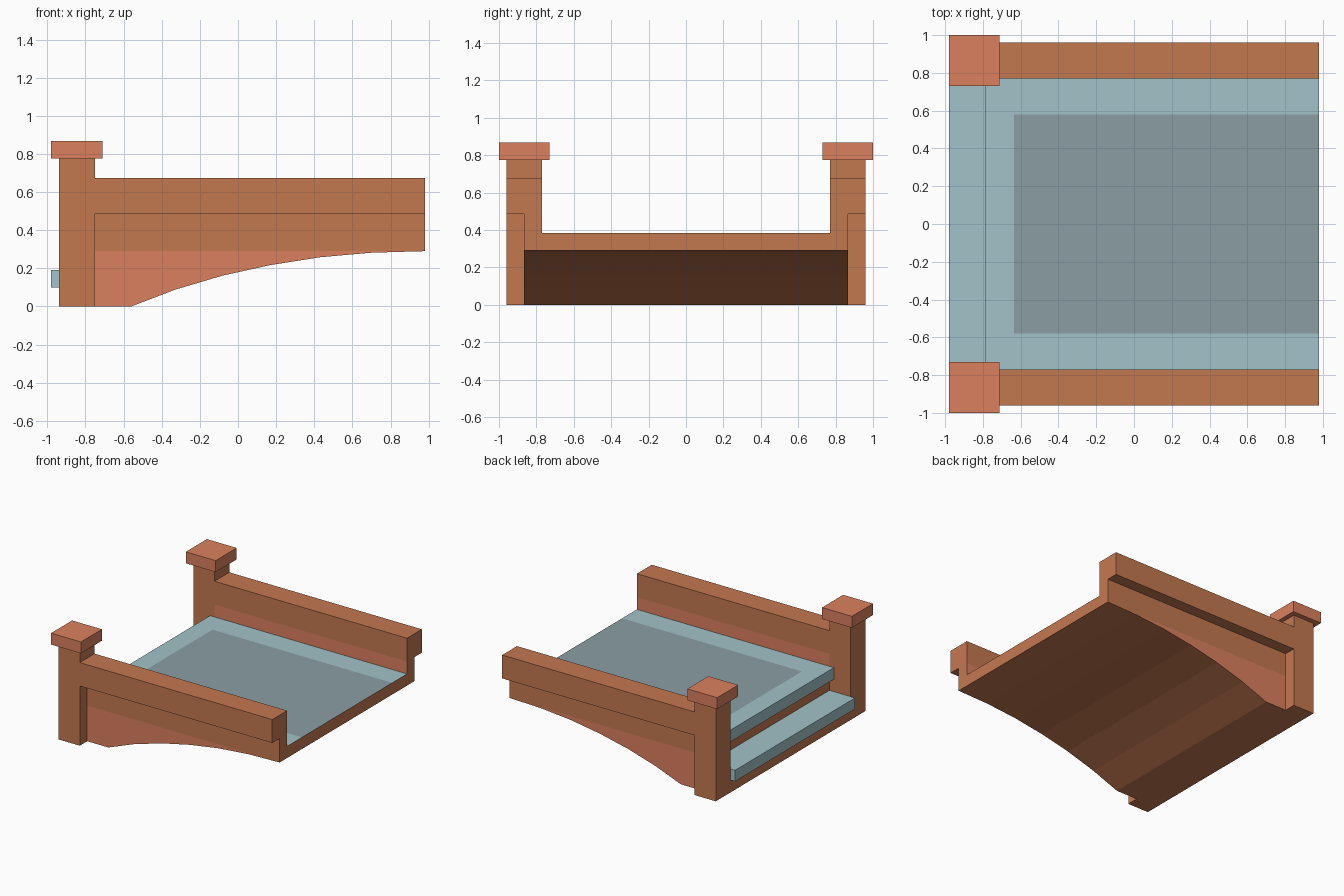
import bpy

if "Cube" in bpy.data.objects:
    bpy.data.objects.remove(bpy.data.objects["Cube"])


def material(name, rgb):
    m = bpy.data.materials.new(name)
    lin = [(c / 255 / 12.92) if c < 11 else ((c / 255 + 0.055) / 1.055) ** 2.4 for c in rgb]
    m.diffuse_color = (*lin, 1)
    m.use_nodes = True
    m.node_tree.nodes["Principled BSDF"].inputs["Base Color"].default_value = m.diffuse_color
    return m


MATS = [material("brick", (196, 120, 80)), material("light_brick", (219, 128, 94)),
        material("blue_stone", (162, 195, 200)), material("grey_paving", (139, 158, 163))]
BRICK, LIGHT, BLUE, GREY = range(4)


def build(name, faces):
    """Make an object from (points, material index) faces."""
    verts, polys = {}, []
    for pts, _ in faces:
        polys.append([verts.setdefault(tuple(p), len(verts)) for p in pts])
    me = bpy.data.meshes.new(name)
    me.from_pydata(list(verts), [], polys)
    for m in MATS:
        me.materials.append(m)
    for poly, (_, mat) in zip(me.polygons, faces):
        poly.material_index = mat
    ob = bpy.data.objects.new(name, me)
    bpy.context.collection.objects.link(ob)
    return ob


def strip(path, mats, a, b, place):
    """Sweep an open path between a and b; place maps (u, v, t) to xyz."""
    return [([place(*p, b), place(*p, a), place(*q, a), place(*q, b)], m)
            for p, q, m in zip(path, path[1:], mats)]


def along_y(x, z, y):
    return (x, y, z)


def along_x(y, z, x):
    return (x, y, z)


def box(name, x0, x1, y0, y1, z0, z1, mat):
    sec = [(y1, z0), (y1, z1), (y0, z1), (y0, z0)]
    faces = strip(sec + sec[:1], [mat] * 4, x0, x1, along_x)
    faces.append(([along_x(*p, x1) for p in sec], mat))
    faces.append(([along_x(*p, x0) for p in sec[::-1]], mat))
    return build(name, faces)


XP, XE = -0.75, 0.98            # post inner face, open end
YI, YB, YO = 0.77, 0.865, 0.96  # inner, body and outer widths
ZS, ZD = 0.29, 0.385            # arch crown, deck top

# Arched underside with the lower brick band of both sides
arch = [(XP, 0), (-0.56, 0), (-0.33, 0.088), (-0.08, 0.162), (0.17, 0.217),
        (0.43, 0.258), (0.70, 0.282), (XE, ZS)]
faces = strip(arch[::-1], [BRICK] * 7, -YB, YB, along_y)
side = arch + [(XP, ZS)]
faces.append(([along_y(*p, -YB) for p in side], LIGHT))
faces.append(([along_y(*p, YB) for p in side[::-1]], LIGHT))
build("arch_body", faces)

# Parapets with overhanging rails, joined by the open end face
rail = [(YB, ZS), (YB, 0.485), (YO, 0.485), (YO, 0.675), (YI, 0.675), (YI, 0.485), (YI, ZD)]
mirror = [(-y, z) for y, z in rail[::-1]]
rail_mats = [BRICK] * 5 + [LIGHT]
faces = strip(rail, rail_mats, XP, XE, along_x)
faces += strip(mirror, rail_mats[::-1], XP, XE, along_x)
faces.append(([along_x(*p, XE) for p in rail + mirror], BRICK))
build("parapet_rails", faces)

# Steps: risers and overhanging treads
steps = [(XP, 0), (-0.94, 0), (-0.94, 0.10), (-0.98, 0.10), (-0.98, 0.19),
         (XP, 0.19), (XP, ZS), (-0.79, ZS), (-0.79, ZD)]
faces = strip(steps, [BRICK, BRICK, BLUE, BLUE, BLUE, BRICK, BLUE, BLUE], -YI, YI, along_y)
nose = [(-0.98, 0.10), (-0.94, 0.10), (-0.94, 0.19), (-0.98, 0.19)]
faces.append(([along_y(*p, -YI) for p in nose], BLUE))
faces.append(([along_y(*p, YI) for p in nose[::-1]], BLUE))
build("steps", faces)

# Deck with grey centre paving
xs, ys = [-0.79, -0.635, XE], [-YI, -0.58, 0.58, YI]
faces = []
for i in range(2):
    for j in range(3):
        (x0, x1), (y0, y1) = xs[i:i + 2], ys[j:j + 2]
        faces.append(([(x0, y0, ZD), (x1, y0, ZD), (x1, y1, ZD), (x0, y1, ZD)],
                      GREY if (i, j) == (1, 1) else BLUE))
build("deck", faces)

# Capped end posts on both sides
for label, s in (("front", -1), ("back", 1)):
    y0, y1 = sorted((s * YI, s * YO))
    box(label + "_post", -0.94, XP, y0, y1, 0, 0.775, BRICK)
    y0, y1 = sorted((s * 0.73, s * 1.0))
    box(label + "_post_cap", -0.98, -0.712, y0, y1, 0.775, 0.868, LIGHT)
